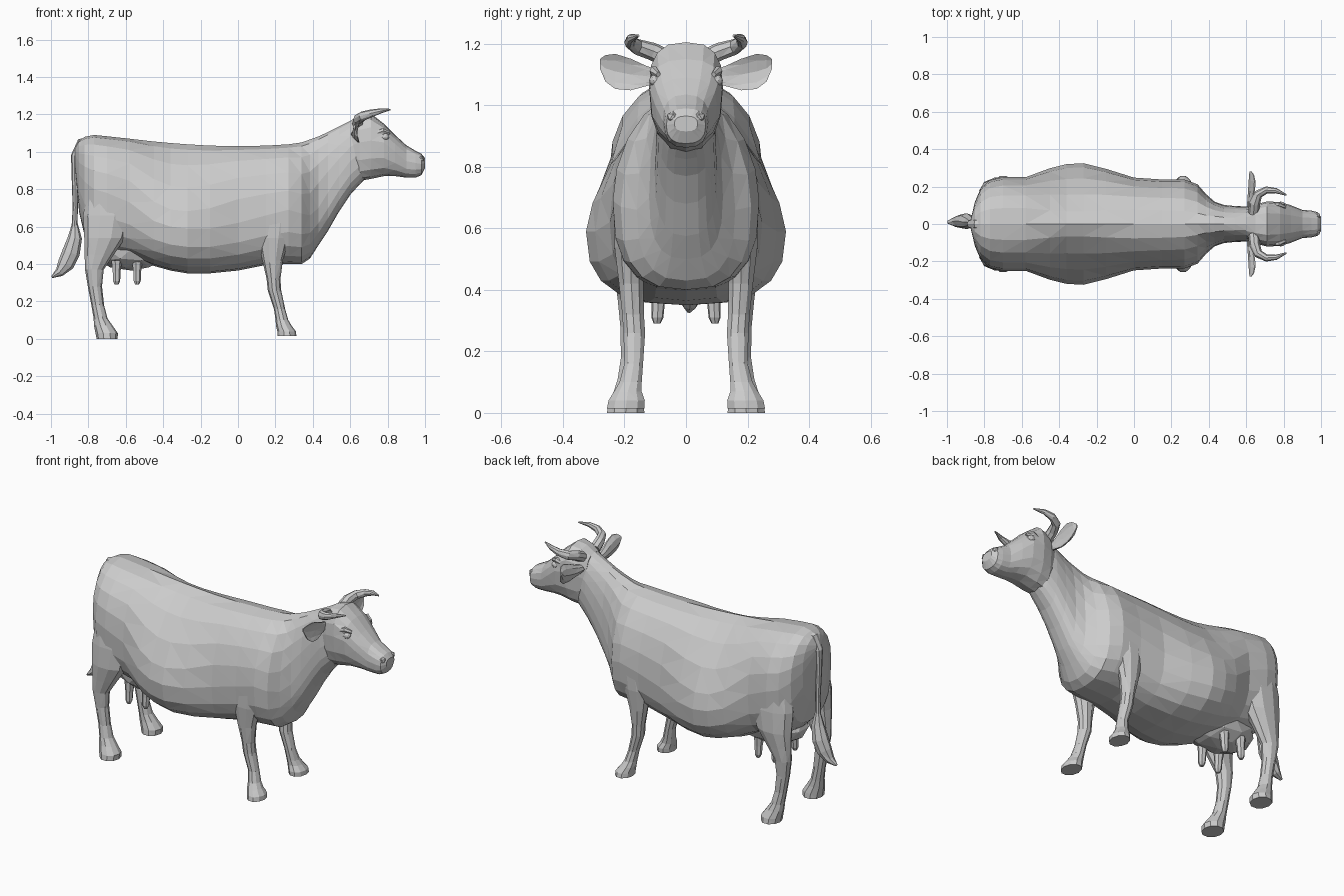
import bpy, bmesh
from math import sin, cos, pi, copysign
from mathutils import Vector, Matrix


def spow(v, e):
    return copysign(abs(v) ** e, v)


def finish(name, bm, mirror):
    bmesh.ops.triangulate(bm, faces=bm.faces[:])
    bmesh.ops.recalc_face_normals(bm, faces=bm.faces[:])
    me = bpy.data.meshes.new(name)
    bm.to_mesh(me)
    bm.free()
    ob = bpy.data.objects.new(name, me)
    bpy.context.collection.objects.link(ob)
    if mirror:
        m = ob.modifiers.new("mirror", 'MIRROR')
        m.use_axis = (False, True, False)
        m.use_mirror_merge = False
    return ob


def loft(name, rings, mirror=False):
    bm = bmesh.new()
    vs = [[bm.verts.new(p) for p in r] for r in rings]
    n = len(vs[0])
    for a, b in zip(vs, vs[1:]):
        for i in range(n):
            bm.faces.new((a[i], a[(i + 1) % n], b[(i + 1) % n], b[i]))
    bm.faces.new(vs[0])
    bm.faces.new(vs[-1])
    return finish(name, bm, mirror)


def trunk(name, stations, n, low):
    # stations: x, bottom z, top z, z of widest point, half width, upper roundness
    rings = []
    for x, zb, zt, zm, w, up in stations:
        r = []
        for i in range(n):
            a = 2 * pi * i / n
            e = up if sin(a) > 0 else low
            s = spow(sin(a), e)
            r.append((x, w * spow(cos(a), e), zm + s * ((zt - zm) if s > 0 else (zm - zb))))
        rings.append(r)
    return loft(name, rings)


def leg(name, stations, n=10):
    # stations: z, x, x radius, y, y radius
    rings = [[(x + rx * cos(2 * pi * i / n), y + ry * sin(2 * pi * i / n), z)
              for i in range(n)] for z, x, rx, y, ry in stations]
    return loft(name, rings, True)


def tube(name, pts, ref, n=8, mirror=False):
    # pts: x, y, z, radius along ref side, radius across
    P = [Vector(p[:3]) for p in pts]
    rings = []
    for k, p in enumerate(pts):
        t = (P[min(k + 1, len(P) - 1)] - P[max(k - 1, 0)]).normalized()
        u = Vector(ref).cross(t).normalized()
        v = t.cross(u)
        rings.append([P[k] + u * (p[4] * cos(2 * pi * i / n)) + v * (p[3] * sin(2 * pi * i / n))
                      for i in range(n)])
    return loft(name, rings, mirror)


def ball(name, loc, rad, sub=2, mirror=False):
    bm = bmesh.new()
    bmesh.ops.create_icosphere(bm, subdivisions=sub, radius=1,
                               matrix=Matrix.Translation(loc) @ Matrix.Diagonal((*rad, 1)))
    return finish(name, bm, mirror)


# barrel, rump, chest and neck
trunk("body", [
    (-.872, .93, 1.02, .97, .03, .9), (-.85, .68, 1.06, .88, .12, .9),
    (-.82, .55, 1.08, .84, .19, .92), (-.77, .50, 1.09, .80, .235, .92),
    (-.70, .46, 1.083, .78, .25, .92), (-.58, .44, 1.07, .73, .25, .92),
    (-.45, .39, 1.055, .63, .298, 1.2), (-.36, .365, 1.047, .60, .32, 1.35),
    (-.27, .35, 1.04, .59, .325, 1.35), (-.15, .35, 1.033, .59, .295, 1.2),
    (0, .365, 1.03, .62, .248, 1.0), (.15, .395, 1.033, .66, .238, 1.0),
    (.27, .40, 1.04, .69, .238, 1.05), (.34, .40, 1.05, .67, .212, 1.1),
    (.385, .43, 1.066, .66, .16, 1.05), (.43, .50, 1.082, .70, .12, .9),
    (.48, .575, 1.105, .78, .102, .9), (.54, .68, 1.135, .87, .096, .9),
    (.60, .77, 1.165, .95, .094, .9), (.65, .825, 1.185, .99, .088, .9),
    (.70, .875, 1.17, 1.0, .07, .9)], 20, .76)

# head
trunk("head", [
    (.60, .90, 1.165, 1.03, .08, .8), (.65, .845, 1.195, 1.05, .105, .8),
    (.71, .855, 1.205, 1.06, .12, .75), (.78, .87, 1.15, 1.05, .118, .8),
    (.84, .87, 1.09, 1.0, .10, .8), (.90, .862, 1.035, .95, .076, .8),
    (.95, .862, 1.005, .94, .071, .8), (.98, .875, .99, .935, .064, .8),
    (1.0, .915, .965, .94, .038, .8)], 16, .8)

# legs with hooves
leg("front_leg", [
    (.88, .26, .03, .165, .02), (.76, .235, .07, .17, .05), (.64, .20, .092, .175, .062),
    (.54, .19, .085, .18, .055), (.42, .185, .055, .178, .042), (.32, .19, .037, .172, .037),
    (.26, .195, .036, .168, .037), (.16, .222, .03, .17, .032), (.10, .235, .034, .18, .038),
    (.07, .245, .042, .189, .047), (.04, .26, .05, .193, .062), (.015, .262, .05, .196, .064)])
leg("hind_leg", [
    (.92, -.72, .04, .14, .03), (.80, -.715, .09, .165, .065), (.66, -.70, .128, .178, .07),
    (.54, -.712, .11, .188, .063), (.45, -.742, .078, .188, .048), (.37, -.768, .05, .185, .039),
    (.28, -.765, .038, .18, .035), (.18, -.75, .034, .18, .033), (.11, -.735, .037, .185, .039),
    (.07, -.72, .05, .19, .047), (.03, -.702, .06, .195, .06), (.0, -.7, .056, .196, .064)])

# udder and teats
ball("udder", (-.57, 0, .48), (.215, .15, .115))
for tag, x in (("front", -.54), ("rear", -.65)):
    leg(tag + "_teat", [(.42, x, .03, .085, .03), (.36, x, .022, .09, .022),
                        (.31, x, .02, .093, .02), (.29, x, .011, .094, .011)], 7)

# tail and tuft
tube("tail", [(-.78, 0, 1.065, .02, .02), (-.84, 0, 1.05, .028, .022), (-.873, 0, .98, .025, .02),
              (-.873, 0, .85, .018, .016), (-.87, .005, .70, .015, .014),
              (-.875, .01, .58, .016, .016)], (0, 1, 0))
tube("tail_tuft", [(-.872, .01, .62, .012, .014), (-.872, .01, .54, .03, .038),
                   (-.893, .015, .46, .042, .048), (-.92, .015, .40, .038, .045),
                   (-.955, .012, .355, .028, .025), (-.995, .01, .33, .008, .006)], (0, 1, 0))

# horns
tube("horn", [(.64, .06, 1.15, .03, .03), (.645, .11, 1.175, .029, .029),
              (.665, .16, 1.19, .026, .024), (.71, .182, 1.205, .021, .019),
              (.76, .178, 1.218, .014, .014), (.815, .155, 1.226, .004, .004)],
     (0, 0, 1), 8, True)

# cupped ears
ear = []
for y, z, h, th in ((.09, 1.095, .022, .018), (.13, 1.095, .035, .016), (.18, 1.10, .054, .012),
                    (.23, 1.11, .06, .009), (.262, 1.12, .045, .007), (.28, 1.135, .016, .004)):
    ring = []
    for i in range(10):
        s, c = sin(pi * i / 5), cos(pi * i / 5)
        ring.append((.622 + th * c + .45 * h * s * s, y, z + h * s))
    ear.append(ring)
loft("ear", ear, True)

# eyes, brows and nostrils
ball("eye", (.785, .1, 1.08), (.024, .02, .02), 2, True)
tube("brow", [(.745, .105, 1.10, .012, .01), (.775, .105, 1.112, .016, .014),
              (.81, .09, 1.10, .009, .008)], (0, 0, 1), 6, True)
ball("nostril", (.978, .042, .962), (.02, .022, .02), 1, True)
